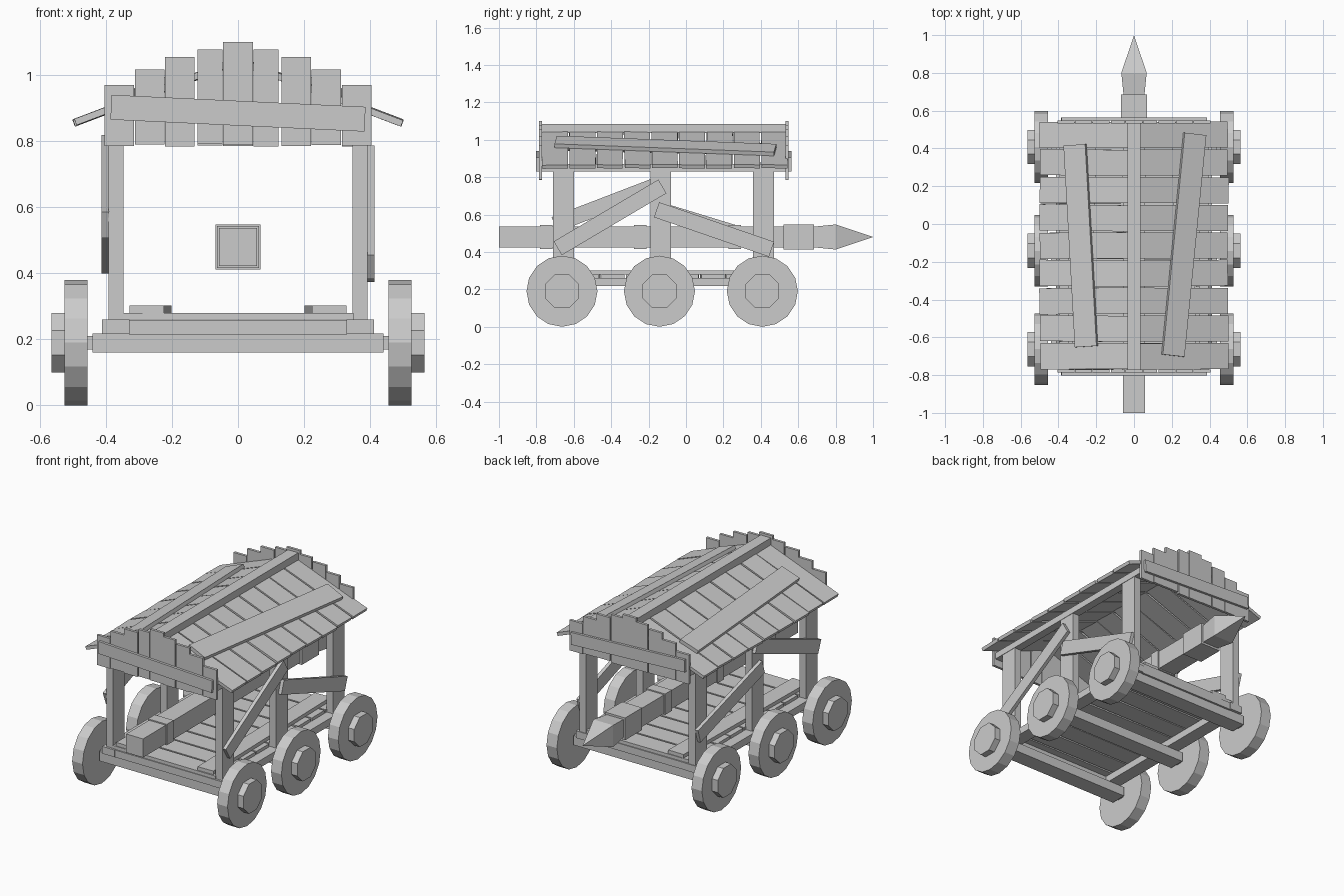
import bpy, bmesh, math, random
from mathutils import Matrix, Vector

if "Cube" in bpy.data.objects:
    bpy.data.objects.remove(bpy.data.objects["Cube"])

random.seed(4)
ROOF = math.atan(0.38)          # roof pitch
AXLES = (-0.663, -0.142, 0.408)  # wheel / post stations along y


def make(name, bm):
    me = bpy.data.meshes.new(name)
    bmesh.ops.recalc_face_normals(bm, faces=bm.faces)
    bm.to_mesh(me)
    bm.free()
    ob = bpy.data.objects.new(name, me)
    bpy.context.collection.objects.link(ob)
    return ob


def box(name, c, size, rot=Matrix()):
    bm = bmesh.new()
    m = Matrix.Translation(c) @ rot.to_4x4() @ Matrix.Diagonal((*size, 1))
    bmesh.ops.create_cube(bm, size=1, matrix=m)
    return make(name, bm)


def span(name, x, y, z):
    """Box from min/max ranges."""
    return box(name, [(a + b) / 2 for a, b in (x, y, z)],
               [b - a for a, b in (x, y, z)])


def rot(a, axis):
    return Matrix.Rotation(a, 4, axis)


def disc(name, x, y, z, r, depth, sides, turn):
    bm = bmesh.new()
    m = Matrix.Translation((x, y, z)) @ rot(math.pi / 2, 'Y') @ rot(turn, 'Z')
    bmesh.ops.create_cone(bm, cap_ends=True, segments=sides, radius1=r,
                          radius2=r, depth=depth, matrix=m)
    return make(name, bm)


def jit(a):
    return random.uniform(-a, a)


# wheels, hubs, axles, cross beams and posts
for y in AXLES:
    span("axle", (-0.47, 0.47), (y - 0.02, y + 0.02), (0.17, 0.21))
    span("cross_beam", (-0.44, 0.44), (y - 0.05, y + 0.05), (0.16, 0.218))
    for s in (-1, 1):
        disc("wheel", s * 0.491, y, 0.19, 0.19, 0.07, 16, 0)
        disc("wheel_hub", s * 0.535, y, 0.19, 0.098, 0.06, 8, math.pi / 8)
        box("post", (s * 0.37, y + 0.007, 0.545), (0.045, 0.112, 0.6))

# chassis side rails and end rails
for s in (-1, 1):
    box("side_rail", (s * 0.37, -0.125, 0.239), (0.084, 1.2, 0.044))
    box("floor_runner", (s * 0.265, -0.125, 0.291), (0.105, 1.17, 0.022),
        rot(s * 0.02, 'Z'))
    box("roof_plate", (s * 0.37, -0.115, 0.85), (0.05, 1.31, 0.04))
for y in (-0.68, 0.43):
    box("end_rail", (0, y, 0.237), (0.66, 0.08, 0.044))

# floor planks
for i in range(9):
    box("floor_plank", (0, -0.655 + i * 0.1325, 0.27), (0.7, 0.122, 0.02),
        rot(jit(0.012), 'Z'))

# diagonal braces: side, y, z, tilt
for s, y, z, a in ((1, -0.406, 0.585, 30.6), (1, 0.15, 0.52, -19),
                   (-1, -0.40, 0.663, 21), (-1, 0.15, 0.535, -17)):
    box("brace", (s * 0.402, y, z), (0.022, 0.65, 0.085),
        rot(math.radians(a), 'X'))

# roof planks and battens
for s in (-1, 1):
    tilt = rot(s * ROOF, 'Y')
    normal = tilt @ Vector((0, 0, 1))
    for i in range(9):
        c = Vector((s * 0.25, -0.7 + i * 0.1465, 0.96)) - normal * 0.01
        box("roof_plank", c, (0.53 + jit(0.008), 0.138, 0.02),
            tilt @ rot(jit(0.015), 'Z') @ rot(jit(0.03), 'X'))
for x, y, length, t, s in ((0.26, -0.11, 1.18, -0.105, 1),
                           (-0.278, -0.115, 1.07, 0.06, -1)):
    tilt = rot(s * ROOF, 'Y')
    c = Vector((x, y, 1.055 - 0.38 * abs(x))) + tilt @ Vector((0, 0, 0.012))
    box("roof_batten", c, (0.123, length, 0.022), tilt @ rot(t, 'Z'))
span("ridge_beam", (-0.035, 0.035), (-0.775, 0.54), (1.035, 1.085))

# gable planks and battens at both ends
tops = (1.10, 1.078, 1.056, 1.017, 0.97)
mids = (0, 0.085, 0.176, 0.267, 0.36)
widths = (0.09, 0.076, 0.09, 0.09, 0.09)
for y, out in ((-0.779, -1), (0.541, 1)):
    for k in range(5):
        for s in ((1,) if k == 0 else (-1, 1)):
            b = 0.788 + jit(0.004)
            box("gable_plank", (s * mids[k], y, (tops[k] + b) / 2),
                (widths[k], 0.016, tops[k] - b))
    box("gable_batten", (0, y + out * 0.015, 0.885), (0.77, 0.016, 0.075),
        rot(math.radians(2.7), 'Y'))

# ram: shaft, bands, head block
RZ = 0.48
box("ram_shaft", (0, -0.225, RZ), (0.114, 1.55, 0.114))
for y in (-0.747, -0.245, 0.26):
    box("ram_band", (0, y, RZ), (0.128, 0.066, 0.128))
box("ram_head_block", (0, 0.603, RZ), (0.136, 0.165, 0.136))

# ram point: square neck flaring, then tapering to a spike
bm = bmesh.new()
rings = [[bm.verts.new((sx * r, y, RZ + sz * r))
          for sx, sz in ((-1, -1), (1, -1), (1, 1), (-1, 1))]
         for y, r in ((0.68, 0.055), (0.80, 0.067))]
tip = bm.verts.new((0, 1.0, RZ))
bm.faces.new(rings[0])
for i in range(4):
    j = (i + 1) % 4
    bm.faces.new((rings[0][i], rings[0][j], rings[1][j], rings[1][i]))
    bm.faces.new((rings[1][i], rings[1][j], tip))
make("ram_point", bm)
